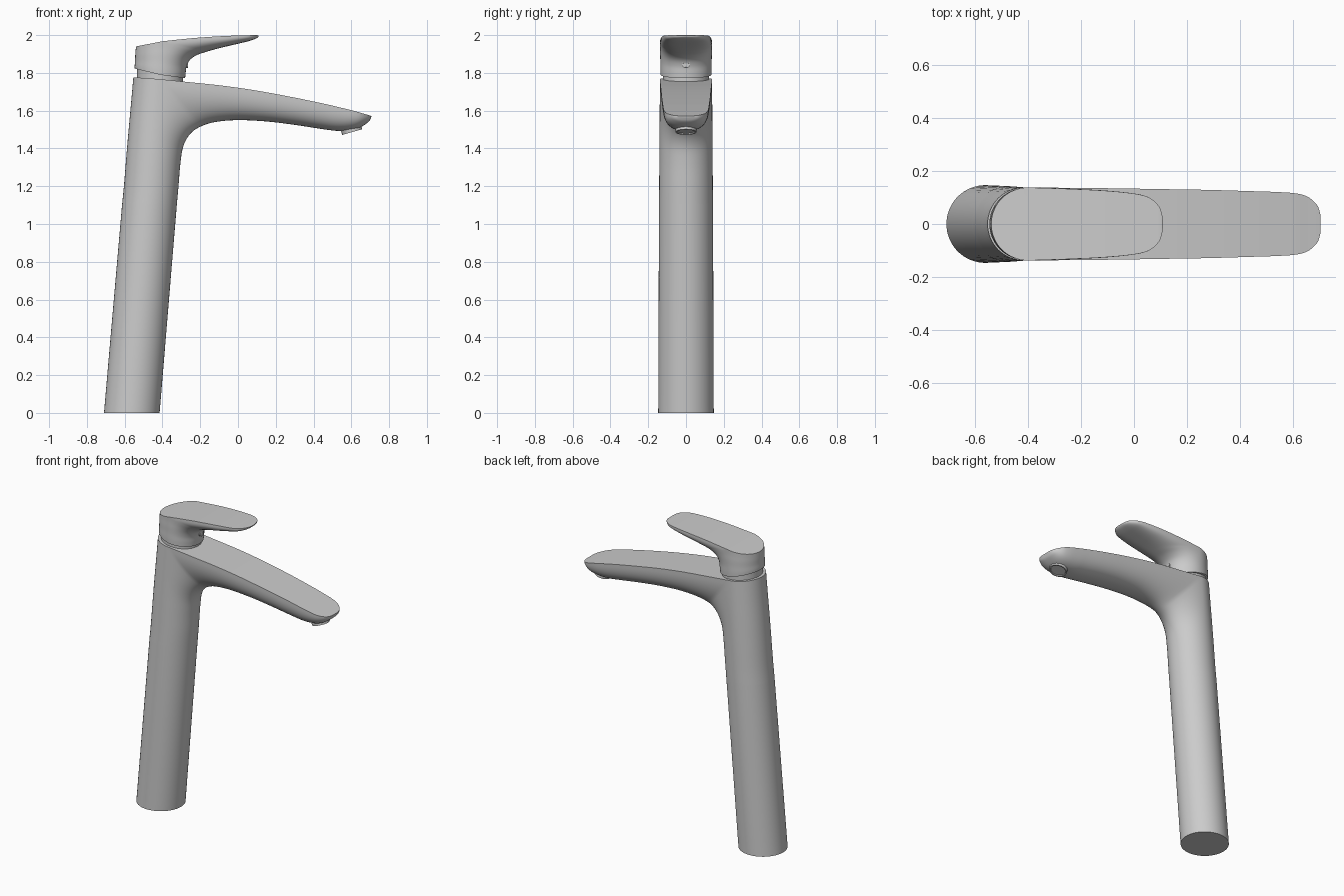
import bpy, bmesh, math
from mathutils import Vector

if "Cube" in bpy.data.objects:
    bpy.data.objects.remove(bpy.data.objects["Cube"])

SEG, SUB = 32, 5


def spline(stations, corner):
    """Catmull-Rom through the stations; the outer line keeps its corner sharp."""
    rows, n = [], len(stations)
    for i in range(n - 1):
        lo, hi = (0, corner) if i < corner else (corner, n - 1)
        for k in range(SUB):
            t, row = k / SUB, []
            for c in range(len(stations[0])):
                a, b = (0, n - 1) if c < 2 else (lo, hi)
                p = [stations[min(max(i + d, a), b)][c] for d in (-1, 0, 1, 2)]
                row.append(0.5 * (2 * p[1] + (p[2] - p[0]) * t
                           + (2 * p[0] - 5 * p[1] + 4 * p[2] - p[3]) * t * t
                           + (3 * p[1] - p[0] - 3 * p[2] + p[3]) * t ** 3))
            rows.append(row)
    return rows + [list(stations[-1])]


def finish(bm, name, angle=35):
    bmesh.ops.recalc_face_normals(bm, faces=bm.faces)
    me = bpy.data.meshes.new(name)
    bm.to_mesh(me)
    bm.free()
    ob = bpy.data.objects.new(name, me)
    bpy.context.collection.objects.link(ob)
    bpy.context.view_layer.objects.active = ob
    ob.select_set(True)
    bpy.ops.object.shade_smooth_by_angle(angle=math.radians(angle))
    ob.select_set(False)
    return ob


def elbow(name, stations, corner, base=None):
    """Round upright that fans out into a flat-topped arm.
    Station: inner x, inner z, outer x, outer z, half width, back tilt, roundness."""
    rows = spline(stations, corner)
    turn = corner * SUB
    if base:
        rows.insert(0, base)
        turn += 1
    bm = bmesh.new()
    rings = []
    for i, (px, pz, qx, qz, w, tilt, e) in enumerate(rows):
        ring = []
        for k in range(SEG + 1):
            t = math.pi * k / SEG
            s = max(math.sin(t), 0) ** (2 / e) if 0 < k < SEG else 0
            c = math.copysign(abs(math.cos(t)) ** (2 / e), math.cos(t))
            ring.append(bm.verts.new((qx + (px - qx) * s, w * c, qz + (pz - qz) * s)))
        if i <= turn:
            for k in range(1, SEG):
                t = math.pi * (1 + k / SEG)
                ring.append(bm.verts.new((qx + w * math.sin(t), w * math.cos(t),
                                          qz - tilt * math.sin(t))))
        rings.append(ring)
    for i in range(len(rings) - 1):
        a, b = rings[i], rings[i + 1]
        full = i < turn
        m = 2 * SEG if full else SEG
        for k in range(m):
            j = (k + 1) % (2 * SEG)
            bm.faces.new((a[k], a[j], b[j], b[k]))
        if not full:
            bm.faces.new((a[SEG], a[0], b[0], b[SEG]))
    # caps: base, round back of the top, tip
    bm.faces.new(rings[0])
    bm.faces.new(rings[turn][SEG:] + [rings[turn][0]])
    bm.faces.new(rings[-1])
    return finish(bm, name)


def disc(name, loc, r, depth, rot_y=0.0, rim=0.0, recess=0.0):
    """Cylinder whose lower end may carry a recessed centre."""
    bm = bmesh.new()
    bmesh.ops.create_cone(bm, cap_ends=True, segments=48, radius1=r, radius2=r, depth=depth)
    if rim:
        bm.faces.ensure_lookup_table()
        low = min(bm.faces, key=lambda f: f.calc_center_median().z)
        bmesh.ops.inset_region(bm, faces=[low], thickness=rim)
        bmesh.ops.inset_region(bm, faces=[low], thickness=rim * 0.1)
        bmesh.ops.translate(bm, verts=low.verts, vec=Vector((0, 0, recess)))
    ob = finish(bm, name)
    ob.location = loc
    ob.rotation_euler = (0, rot_y, 0)
    return ob


# Column and spout
elbow("column_and_spout", [
    (-.324, 1.10, -.471, 1.10, .143, 0, 2),
    (-.315, 1.20, -.462, 1.20, .142, 0, 2),
    (-.305, 1.32, -.450, 1.36, .141, 0, 2),
    (-.290, 1.41, -.439, 1.50, .140, 0, 2),
    (-.255, 1.475, -.428, 1.63, .139, 0, 2.1),
    (-.200, 1.515, -.416, 1.767, .138, .01, 2.2),
    (-.120, 1.540, -.270, 1.752, .137, 0, 2.3),
    (.000, 1.550, -.080, 1.732, .135, 0, 2.4),
    (.150, 1.543, .100, 1.706, .132, 0, 2.5),
    (.300, 1.525, .280, 1.673, .129, 0, 2.5),
    (.450, 1.502, .450, 1.638, .124, 0, 2.5),
    (.530, 1.493, .540, 1.617, .121, 0, 2.5),
    (.600, 1.497, .610, 1.600, .116, 0, 2.5),
    (.650, 1.513, .655, 1.587, .104, 0, 2.5),
    (.690, 1.540, .690, 1.577, .075, 0, 2.5),
    (.703, 1.560, .703, 1.573, .045, 0, 2.5),
    (.706, 1.570, .706, 1.5715, .020, 0, 2.5),
], 5, base=(-.415, 0, -.5625, 0, .147, 0, 2))

# Lever handle with its round neck
elbow("lever_handle", [
    (-.280, 1.772, -.412, 1.79, .135, .033, 2),
    (-.277, 1.800, -.411, 1.82, .136, .020, 2),
    (-.272, 1.835, -.409, 1.86, .136, .005, 2),
    (-.255, 1.868, -.407, 1.90, .137, -.005, 2.1),
    (-.220, 1.893, -.405, 1.935, .137, -.015, 2.3),
    (-.170, 1.911, -.402, 1.967, .138, -.027, 2.6),
    (-.110, 1.928, -.250, 1.983, .133, 0, 2.8),
    (-.040, 1.945, -.110, 1.993, .126, 0, 3),
    (.020, 1.959, .000, 1.998, .115, 0, 3),
    (.060, 1.969, .055, 1.999, .101, 0, 3),
    (.090, 1.979, .090, 2.000, .073, 0, 3),
    (.104, 1.987, .104, 1.999, .045, 0, 3),
    (.109, 1.993, .109, 1.997, .015, 0, 3),
], 5)

# Inner collar in the gap under the handle
disc("cartridge_collar", (-.412, 0, 1.80), .122, .09)

# Water outlet under the spout tip
disc("aerator", (.60, 0, 1.503), .055, .034, math.radians(-16), .008, .006)

# Screw cover on the front of the handle neck
disc("screw_cover", (-.279, 0, 1.845), .02, .03, math.radians(-90), .004, .003)
